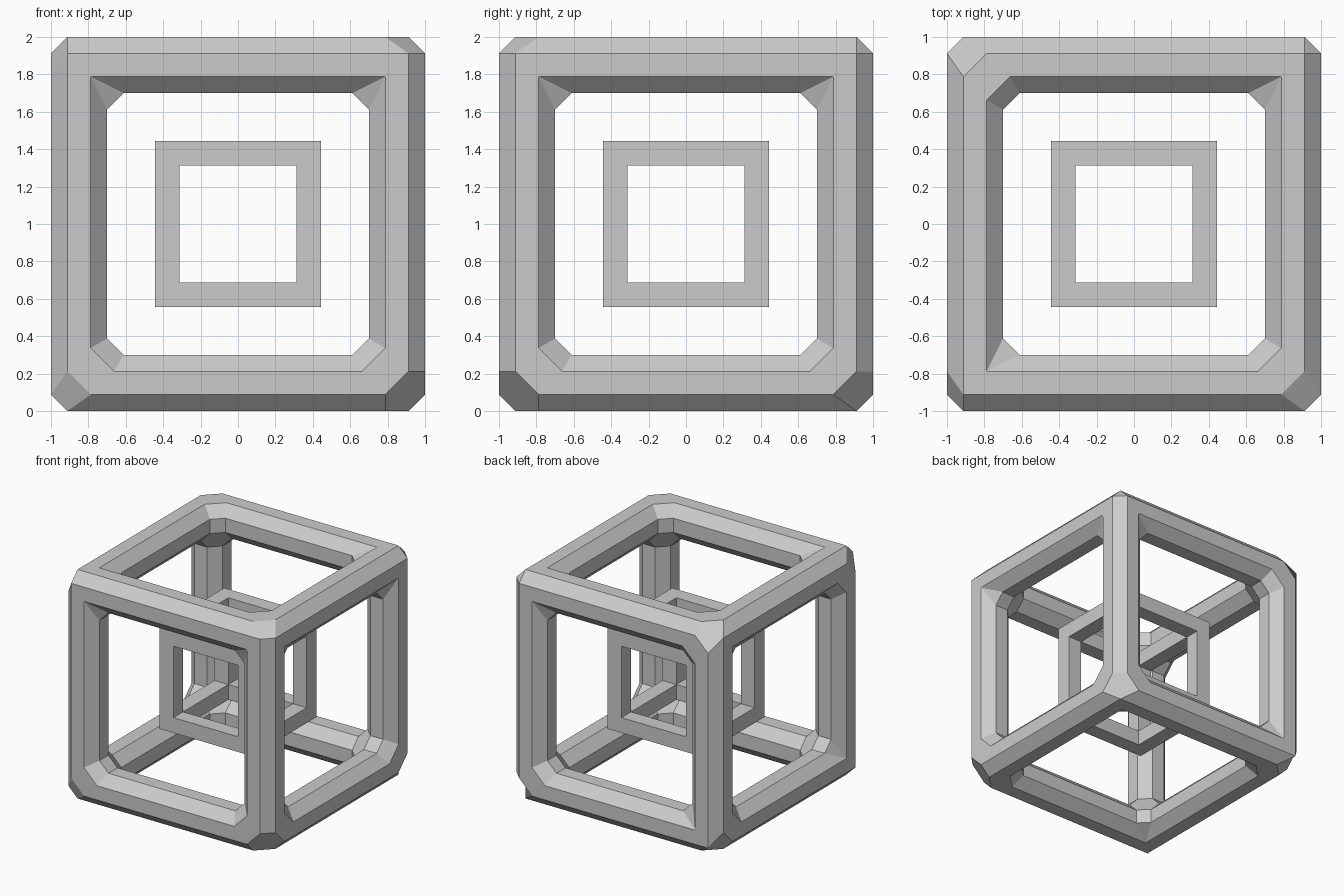
import bpy
import bmesh
from mathutils import Vector

cube = bpy.data.objects.get("Cube")
if cube:
    bpy.data.objects.remove(cube, do_unlink=True)

# One plain grey for everything
grey = bpy.data.materials.new("plain grey")
grey.use_nodes = True
colour = (0.6, 0.6, 0.6, 1)
grey.diffuse_color = colour
grey.node_tree.nodes["Principled BSDF"].inputs["Base Color"].default_value = colour

CORNERS = [(-1, -1), (1, -1), (1, 1), (-1, 1)]
# Corners where each side's window ring is split: (axis, sign) -> corner pair
SEAMS = {(0, 1): (0, 1), (0, -1): (1, 3),
         (1, -1): (0, 1), (1, 1): (1, 3),
         (2, 1): (1, 3), (2, -1): (1, 3)}


def cube_frame(name, outer, hole, chamfer=0):
    """Cube built of twelve square beams, with all edges optionally chamfered."""
    bm = bmesh.new()
    verts = {}

    def vert(axis, depth, size, corner):
        co = [size * c for c in CORNERS[corner % 4]]
        co.insert(axis, depth)
        key = tuple(co)
        if key not in verts:
            verts[key] = bm.verts.new(key)
        return verts[key]

    for (axis, sign), (i, j) in SEAMS.items():
        # Flat window ring in two pieces
        for a, b in ((i, j), (j, i + 4)):
            run = range(a, b + 1)
            rim = [vert(axis, sign * outer, outer, k) for k in run]
            window = [vert(axis, sign * outer, hole, k) for k in reversed(run)]
            bm.faces.new(rim + window)
        # Window walls
        for k in range(4):
            bm.faces.new([vert(axis, sign * outer, hole, k),
                          vert(axis, sign * outer, hole, k + 1),
                          vert(axis, sign * hole, hole, k + 1),
                          vert(axis, sign * hole, hole, k)])
    bmesh.ops.recalc_face_normals(bm, faces=bm.faces[:])
    if chamfer:
        bmesh.ops.bevel(bm, geom=bm.edges[:], offset=chamfer, offset_type='OFFSET',
                        segments=1, profile=0.5, affect='EDGES', clamp_overlap=False)
    mesh = bpy.data.meshes.new(name)
    bm.to_mesh(mesh)
    bm.free()
    mesh.materials.append(grey)
    obj = bpy.data.objects.new(name, mesh)
    obj.location = Vector((0, 0, 1))
    bpy.context.collection.objects.link(obj)
    return obj


cube_frame("outer_frame", 1, 0.7, 0.088)
cube_frame("inner_frame", 0.445, 0.312)
